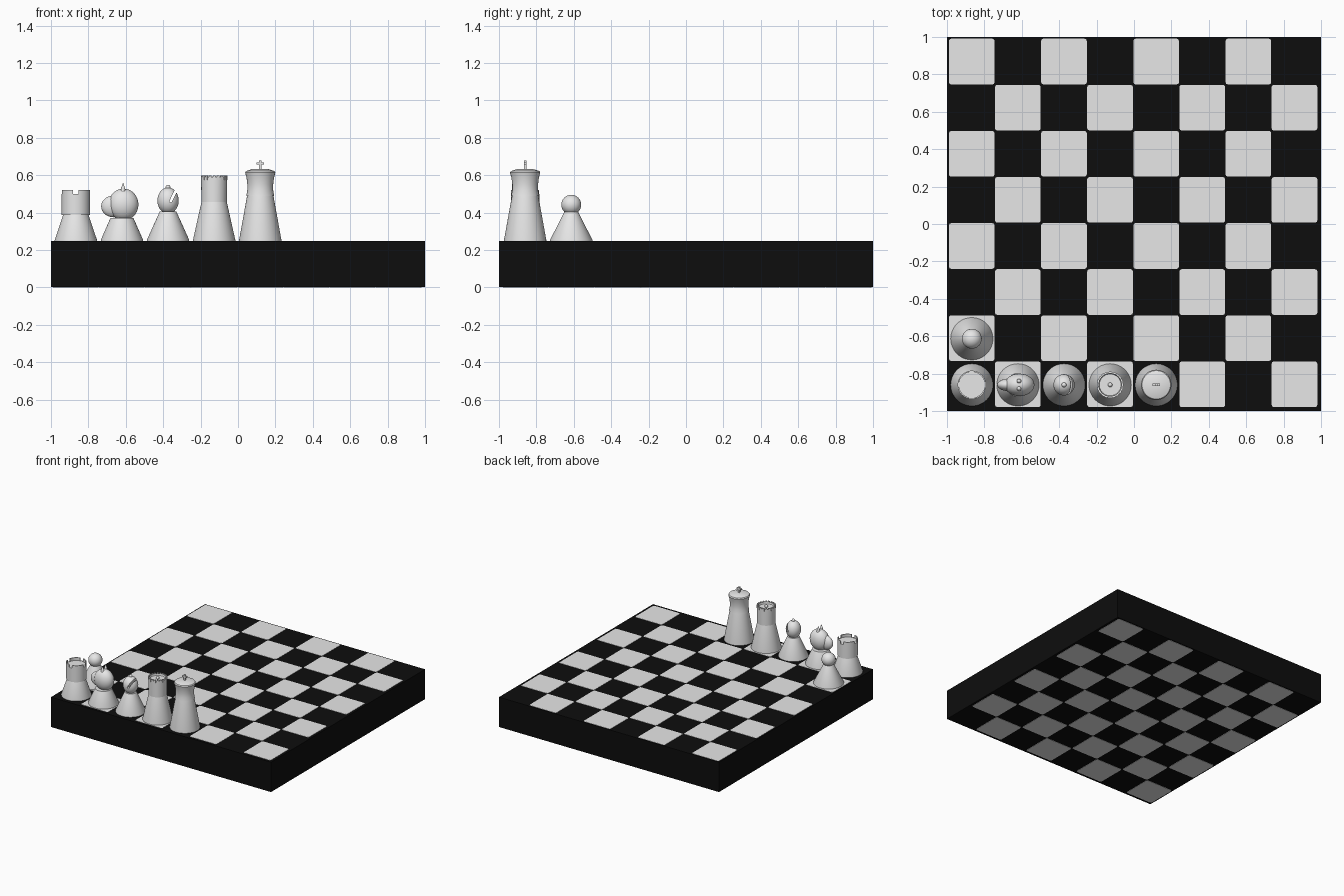
import bpy, bmesh, math
from mathutils import Matrix, Vector

if "Cube" in bpy.data.objects:
    bpy.data.objects.remove(bpy.data.objects["Cube"])


def material(name, value):
    m = bpy.data.materials.new(name)
    m.diffuse_color = (value, value, value, 1)
    m.use_nodes = True
    m.node_tree.nodes["Principled BSDF"].inputs["Base Color"].default_value = m.diffuse_color
    return m


WHITE = material("white", 0.8)
BLACK = material("black", 0.004)
TOP = 0.248            # playing surface
PITCH = 0.2465         # square size
X0, Y0 = -0.867, -0.86  # centre of the front left square


def finish(name, bm, mat, smooth=True):
    bmesh.ops.recalc_face_normals(bm, faces=bm.faces)
    me = bpy.data.meshes.new(name)
    bm.to_mesh(me)
    bm.free()
    ob = bpy.data.objects.new(name, me)
    bpy.context.collection.objects.link(ob)
    me.materials.append(mat)
    if smooth:
        bpy.context.view_layer.objects.active = ob
        ob.select_set(True)
        bpy.ops.object.shade_smooth_by_angle(angle=math.radians(35))
        ob.select_set(False)
    return ob


def lathe(name, x, y, profile, n=48):
    """Turn an (r, z) profile round the vertical axis; ends on the axis are closed."""
    bm = bmesh.new()
    vs = [bm.verts.new((x + r, y, z)) for r, z in profile]
    es = [bm.edges.new(p) for p in zip(vs, vs[1:])]
    bmesh.ops.spin(bm, geom=vs + es, cent=(x, y, 0), axis=(0, 0, 1),
                   angle=2 * math.pi, steps=n)
    bmesh.ops.remove_doubles(bm, verts=bm.verts, dist=1e-5)
    return finish(name, bm, WHITE)


def ball(name, loc, radii, tilt=0):
    bm = bmesh.new()
    mat = (Matrix.Translation(loc) @ Matrix.Rotation(tilt, 4, 'Y')
           @ Matrix.Diagonal((*radii, 1)))
    bmesh.ops.create_uvsphere(bm, u_segments=32, v_segments=20, radius=1, matrix=mat)
    return finish(name, bm, WHITE)


def add_box(bm, loc, size, rot=Matrix.Identity(4)):
    bmesh.ops.create_cube(bm, size=1, matrix=Matrix.Translation(loc) @ rot
                          @ Matrix.Diagonal((*size, 1)))


def cut(ob, bm, name):
    cutter = finish(name, bm, WHITE, False)
    cutter.hide_render = True
    cutter.hide_set(True)
    mod = ob.modifiers.new("cut", 'BOOLEAN')
    mod.object = cutter
    mod.solver = 'EXACT'
    bpy.context.view_layer.objects.active = ob
    bpy.ops.object.modifier_apply(modifier=mod.name)
    bpy.data.objects.remove(cutter)


def base(name, x, y, z_top, r_top, r=0.113):
    lathe(name, x, y, [(0, TOP), (r, TOP), (r, TOP + 0.006), (r_top, z_top), (0, z_top)])


# Board block
bm = bmesh.new()
add_box(bm, (0, 0, 0.1245), (2, 2, 0.245))
finish("board", bm, BLACK, False)


# White squares with clipped corners; the underside has the opposite pattern
def squares(name, parity, z0, z1):
    bm = bmesh.new()
    h, c = PITCH / 2 - 0.001, 0.012
    outline = [(h, h - c), (h - c * 0.3, h - c * 0.3), (h - c, h)]
    for i in range(8):
        for j in range(8):
            if (i + j) % 2 != parity:
                continue
            cx, cy = X0 + i * PITCH - 0.0005, Y0 + j * PITCH + 0.003
            vs = []
            for k in range(4):
                rot = Matrix.Rotation(k * math.pi / 2, 2)
                for p in outline:
                    q = rot @ Vector(p)
                    vs.append(bm.verts.new((cx + q.x, cy + q.y, z0)))
            f = bm.faces.new(vs)
            up = bmesh.ops.extrude_face_region(bm, geom=[f])["geom"]
            bmesh.ops.translate(bm, vec=(0, 0, z1 - z0),
                                verts=[v for v in up if isinstance(v, bmesh.types.BMVert)])
    finish(name, bm, WHITE, False)


squares("top_squares", 1, 0.245, 0.249)
squares("bottom_squares", 0, 0.0, 0.004)

# Pawn
x, y = X0, Y0 + PITCH
base("pawn_base", x, y, 0.41, 0.034)
ball("pawn_head", (x, y, 0.442), (0.053, 0.053, 0.053))

# Rook with a notched tower
x, y = X0, Y0
base("rook_base", x, y, 0.388, 0.068)
tower = lathe("rook_tower", x, y, [(0, 0.386), (0.076, 0.386), (0.076, 0.522),
                                   (0.069, 0.522), (0.069, 0.498), (0, 0.498)])
bm = bmesh.new()
for k in range(2):
    cb = bmesh.new()
    add_box(cb, (x, y, 0.525), (0.2, 0.028, 0.05),
            Matrix.Rotation(k * math.pi / 2, 4, 'Z'))
    cut(tower, cb, "notch_cutter")
bm.free()

# Knight: head, muzzle and two ears
x = X0 + PITCH
base("knight_base", x, y, 0.37, 0.062)
ball("knight_head", (x + 0.008, y, 0.443), (0.08, 0.06, 0.085))
ball("knight_muzzle", (x - 0.045, y, 0.433), (0.066, 0.034, 0.058))
for s in (-1, 1):
    lathe("knight_ear", x + 0.006, y + s * 0.02,
          [(0, 0.5), (0.015, 0.5), (0.011, 0.53), (0, 0.56)], 16)

# Bishop: head with a slanted slit and a small knob
x = X0 + 2 * PITCH
base("bishop_base", x, y, 0.407, 0.044)
head = ball("bishop_head", (x, y, 0.464), (0.057, 0.057, 0.07))
bm = bmesh.new()
add_box(bm, (x + 0.034, y, 0.501), (0.014, 0.2, 0.1), Matrix.Rotation(0.45, 4, 'Y'))
cut(head, bm, "slit_cutter")
ball("bishop_knob", (x, y, 0.535), (0.013, 0.013, 0.013))

# Queen: drum with a ring of small teeth
x = X0 + 3 * PITCH
base("queen_base", x, y, 0.46, 0.067)
lathe("queen_drum", x, y, [(0, 0.456), (0.068, 0.456), (0.07, 0.59), (0.062, 0.59),
                           (0.058, 0.578), (0, 0.578)])
bm = bmesh.new()
for k in range(20):
    a = k * math.tau / 20
    add_box(bm, (x + 0.066 * math.cos(a), y + 0.066 * math.sin(a), 0.586),
            (0.011, 0.012, 0.024), Matrix.Rotation(a, 4, 'Z'))
finish("queen_teeth", bm, WHITE, False)
ball("queen_knob", (x, y, 0.585), (0.012, 0.012, 0.012))

# King: flared crown with a cross
x = X0 + 4 * PITCH
base("king_base", x, y, 0.492, 0.07)
lathe("king_crown", x, y, [(0, 0.488), (0.075, 0.488), (0.069, 0.52), (0.069, 0.55),
                           (0.073, 0.585), (0.081, 0.614), (0.076, 0.622),
                           (0.045, 0.632), (0, 0.634)])
bm = bmesh.new()
add_box(bm, (x, y, 0.654), (0.012, 0.014, 0.05))
add_box(bm, (x, y, 0.663), (0.038, 0.014, 0.012))
finish("king_cross", bm, WHITE, False)
